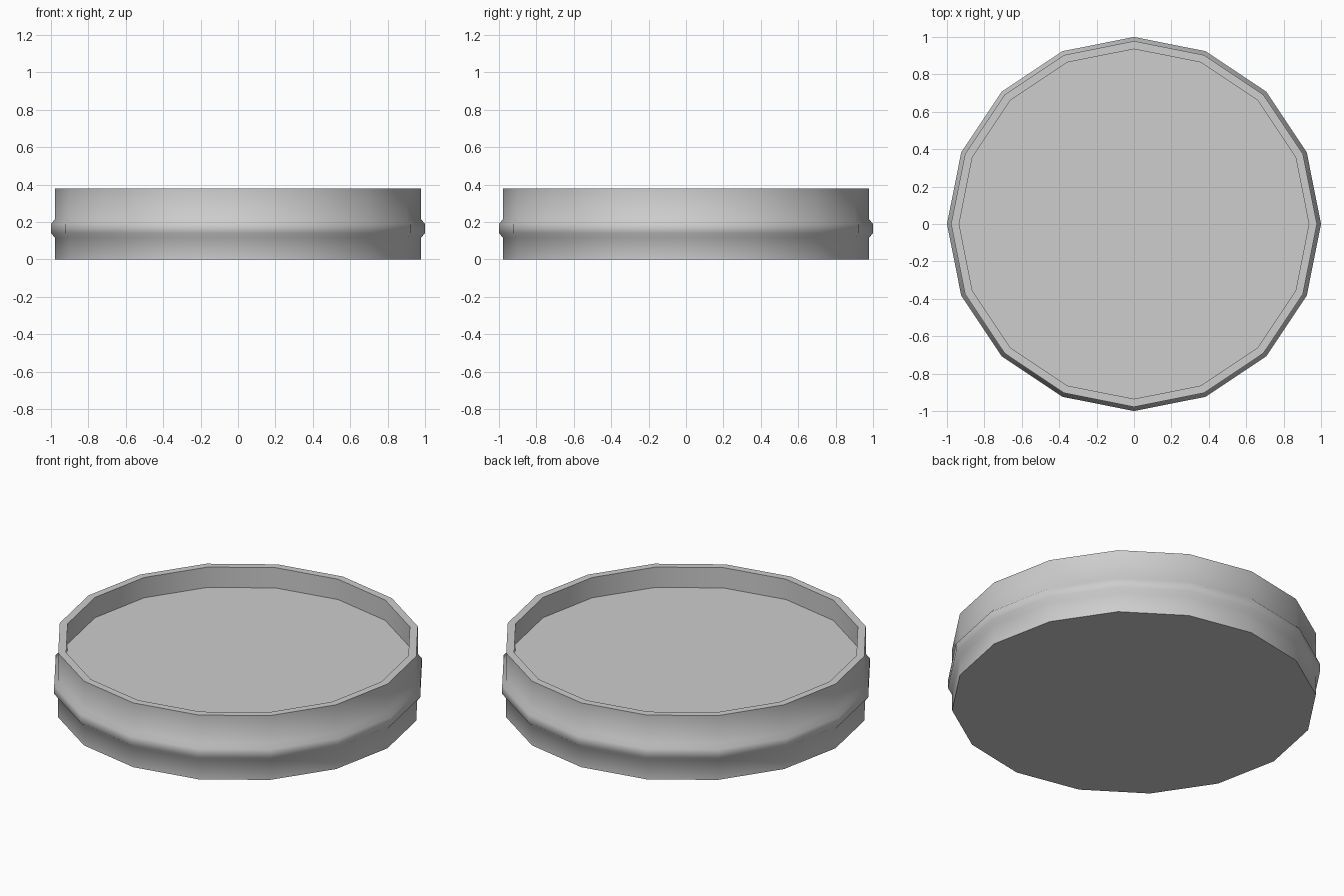
import bpy
import bmesh
import math
from mathutils import Matrix

cube = bpy.data.objects.get("Cube")
if cube:
    bpy.data.objects.remove(cube, do_unlink=True)

SIDES = 16
HEIGHT = 0.38
FLOOR = 0.26
OUTER = 0.978
INNER = 0.935

grey = bpy.data.materials.new("mid grey")
grey.use_nodes = True
colour = (0.61, 0.61, 0.61, 1)
grey.diffuse_color = colour
grey.node_tree.nodes["Principled BSDF"].inputs["Base Color"].default_value = colour


def lathe(name, profile):
    """Sweep a radius/height profile round z and cap both open ends."""
    bm = bmesh.new()
    rings = []
    for r, z in profile:
        ring = bmesh.ops.create_circle(
            bm, segments=SIDES, radius=r, matrix=Matrix.Translation((0, 0, z)))
        rings.append(ring["verts"])
    for low, high in zip(rings, rings[1:]):
        for i in range(SIDES):
            j = (i + 1) % SIDES
            bm.faces.new((low[i], low[j], high[j], high[i]))
    bm.faces.new(rings[0])
    bm.faces.new(rings[-1])
    bmesh.ops.recalc_face_normals(bm, faces=bm.faces)
    mesh = bpy.data.meshes.new(name)
    bm.to_mesh(mesh)
    bm.free()
    mesh.materials.append(grey)
    obj = bpy.data.objects.new(name, mesh)
    bpy.context.collection.objects.link(obj)
    return obj


# Round tray: base, raised band, rim, then down the inside to the floor
tray = lathe("round_tray", [
    (OUTER, 0), (OUTER, 0.115), (1, 0.14), (1, 0.19), (OUTER, 0.215),
    (OUTER, HEIGHT), (INNER, HEIGHT), (INNER, FLOOR),
])

bpy.ops.object.select_all(action="DESELECT")
tray.select_set(True)
bpy.context.view_layer.objects.active = tray
bpy.ops.object.shade_smooth_by_angle(angle=math.radians(60))
